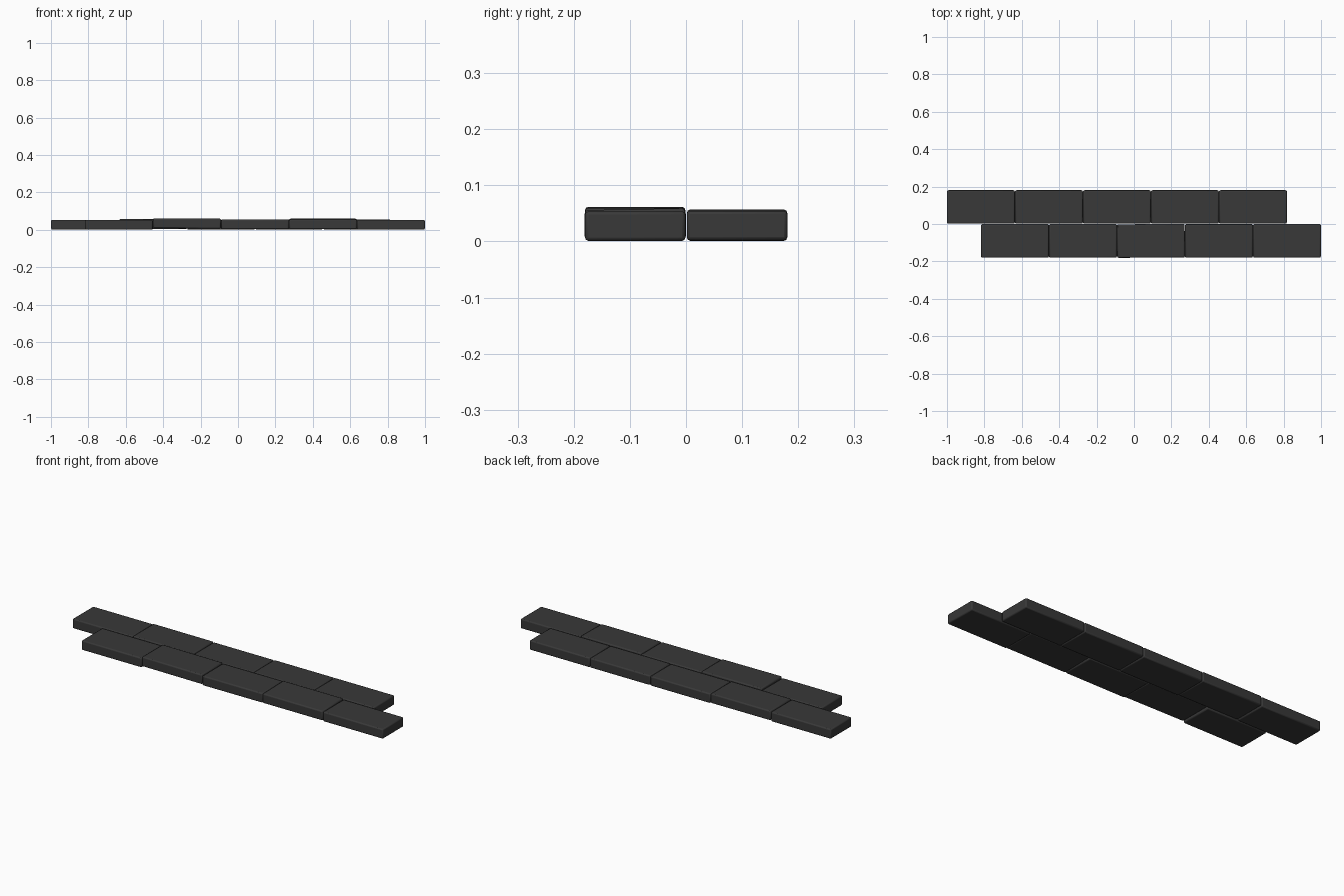
import bpy

if "Cube" in bpy.data.objects:
    bpy.data.objects.remove(bpy.data.objects["Cube"])

PITCH, L, W, H = 0.3636, 0.3615, 0.179, 0.0525

mat = bpy.data.materials.new("dark_stone")
mat.diffuse_color = (0.04, 0.04, 0.04, 1)
mat.use_nodes = True
mat.node_tree.nodes["Principled BSDF"].inputs["Base Color"].default_value = mat.diffuse_color


def brick(name, x, y, lift, rx, ry, rz):
    bpy.ops.mesh.primitive_cube_add(size=1, location=(x, y, H / 2 + lift), rotation=(rx, ry, rz))
    o = bpy.context.object
    o.name = name
    o.scale = (L, W, H)
    bpy.ops.object.transform_apply(location=False, rotation=False, scale=True)
    o.data.materials.append(mat)
    # softly worn edges
    b = o.modifiers.new("bevel", 'BEVEL')
    b.width = 0.006
    b.segments = 2
    bpy.ops.object.shade_smooth_by_angle()


# slight unevenness per brick: lift, tilt x, tilt y, turn z
back = [(0.001, 0, 0, 0), (0.004, 0, 0.002, 0), (0.001, 0, 0, 0),
        (0.002, 0, 0, 0), (0.002, 0, 0, 0)]
front = [(0.001, 0, 0, 0), (0.008, 0, 0.006, 0), (0.003, 0, 0, 0.004),
         (0.005, 0.02, 0, 0), (0.001, 0, 0, 0)]

# back row starts at the left end, front row is shifted half a brick
for i in range(5):
    x = -1 + PITCH * (i + 0.5)
    brick(f"back_brick_{i + 1}", x, 0.091, *back[i])
    brick(f"front_brick_{i + 1}", x + PITCH / 2, -0.0905, *front[i])
